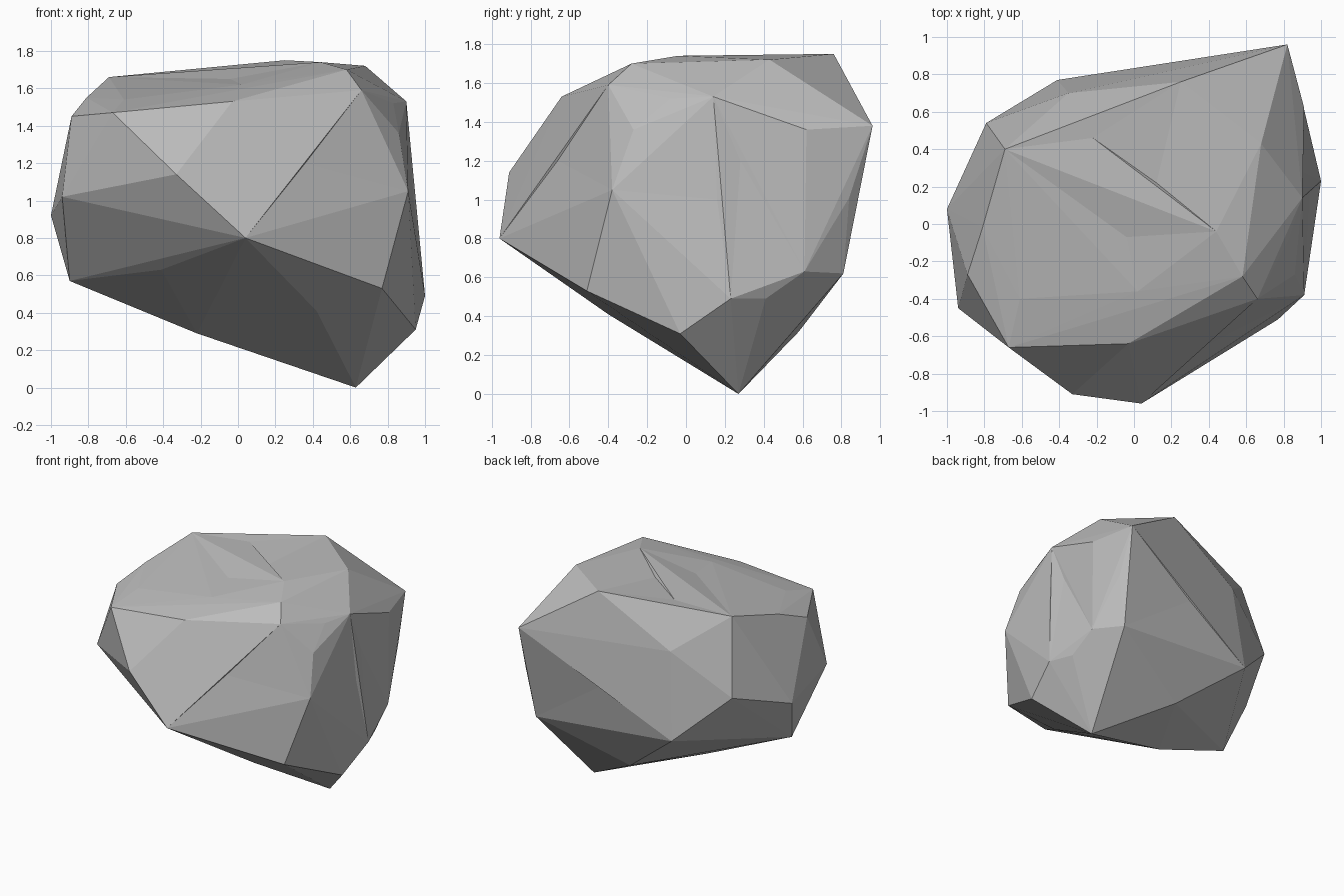
import bpy
import bmesh
from mathutils import Vector

# Remove the default object
default = bpy.data.objects.get("Cube")
if default:
    bpy.data.objects.remove(default, do_unlink=True)

# Corner points of the boulder by region, in hundredths of a unit
crown = [(-67, -66, 147), (-3, -64, 153), (66, -40, 159), (58, -28, 170),
         (44, -4, 174), (68, 43, 172), (25, 76, 175), (-22, 46, 169),
         (-69, 40, 166), (-81, -2, 155), (-61, -40, 154), (2, -36, 162),
         (-4, -7, 165), (12, 22, 169)]
front_side = [(4, -96, 80), (-33, -91, 114), (77, -51, 53), (36, -66, 120),
              (91, -38, 105), (-94, -45, 102), (-89, -27, 145)]
left_side = [(90, 14, 153), (83, -8, 152), (86, -27, 136), (91, 62, 136),
             (90, 28, 120), (94, 16, 100), (100, 23, 49), (93, 41, 49),
             (91, 61, 63)]
back_side = [(82, 96, 138), (84, 84, 101), (77, 81, 62), (18, 85, 103),
             (-35, 70, 140), (-41, 77, 72), (-79, 54, 108), (-100, 8, 92)]
underside = [(63, 27, 0), (95, -3, 31), (42, -40, 41), (-41, -45, 63),
             (-90, -6, 57), (-22, 3, 29), (9, 58, 32)]

core = Vector((0.05, 0, 0.95))


def add_stone_material():
    mat = bpy.data.materials.new("stone grey")
    mat.use_nodes = True
    colour = (0.5, 0.5, 0.5, 1)
    mat.diffuse_color = colour
    for node in mat.node_tree.nodes:
        if node.type == "BSDF_PRINCIPLED":
            node.inputs["Base Color"].default_value = colour
            node.inputs["Roughness"].default_value = 0.9
    return mat


def faces_outward(a, b, c):
    """True when the triangle is seen from outside the core."""
    normal = (b.co - a.co).cross(c.co - a.co)
    return normal.normalized().dot((a.co - core).normalized()) > 0.02


def wrap_points(points):
    """Join the points into one closed skin of triangles around the core."""
    bm = bmesh.new()
    targets = {}
    for point in points:
        vert = bm.verts.new((point - core).normalized())
        targets[vert] = point
    bmesh.ops.convex_hull(bm, input=list(bm.verts))
    bmesh.ops.triangulate(bm, faces=list(bm.faces))
    bmesh.ops.recalc_face_normals(bm, faces=list(bm.faces))
    for vert, point in targets.items():
        vert.co = point
    bm.normal_update()
    return bm


def turn_one_crease(bm):
    """Turn the first hollow edge that can become a ridge."""
    for edge in bm.edges:
        if len(edge.link_loops) != 2 or edge.calc_face_angle_signed(0) > -0.001:
            continue
        loop, other_loop = edge.link_loops
        a, b = loop.vert, loop.link_loop_next.vert
        c = loop.link_loop_prev.vert
        d = other_loop.link_loop_prev.vert
        if bm.edges.get((c, d)):
            continue
        if faces_outward(c, a, d) and faces_outward(d, b, c):
            turned = bmesh.utils.edge_rotate(edge, True)
            if turned:
                for face in turned.link_faces:
                    face.normal_update()
                return True
    return False


# Boulder: wrap the corners, then sharpen its ridges
corners = [Vector(p) / 100 for p in
           crown + front_side + left_side + back_side + underside]
bm = wrap_points(corners)
for step in range(len(corners) * 8):
    if not turn_one_crease(bm):
        break

mesh = bpy.data.meshes.new("boulder")
bm.to_mesh(mesh)
bm.free()
mesh.materials.append(add_stone_material())
boulder = bpy.data.objects.new("boulder", mesh)
bpy.context.collection.objects.link(boulder)
